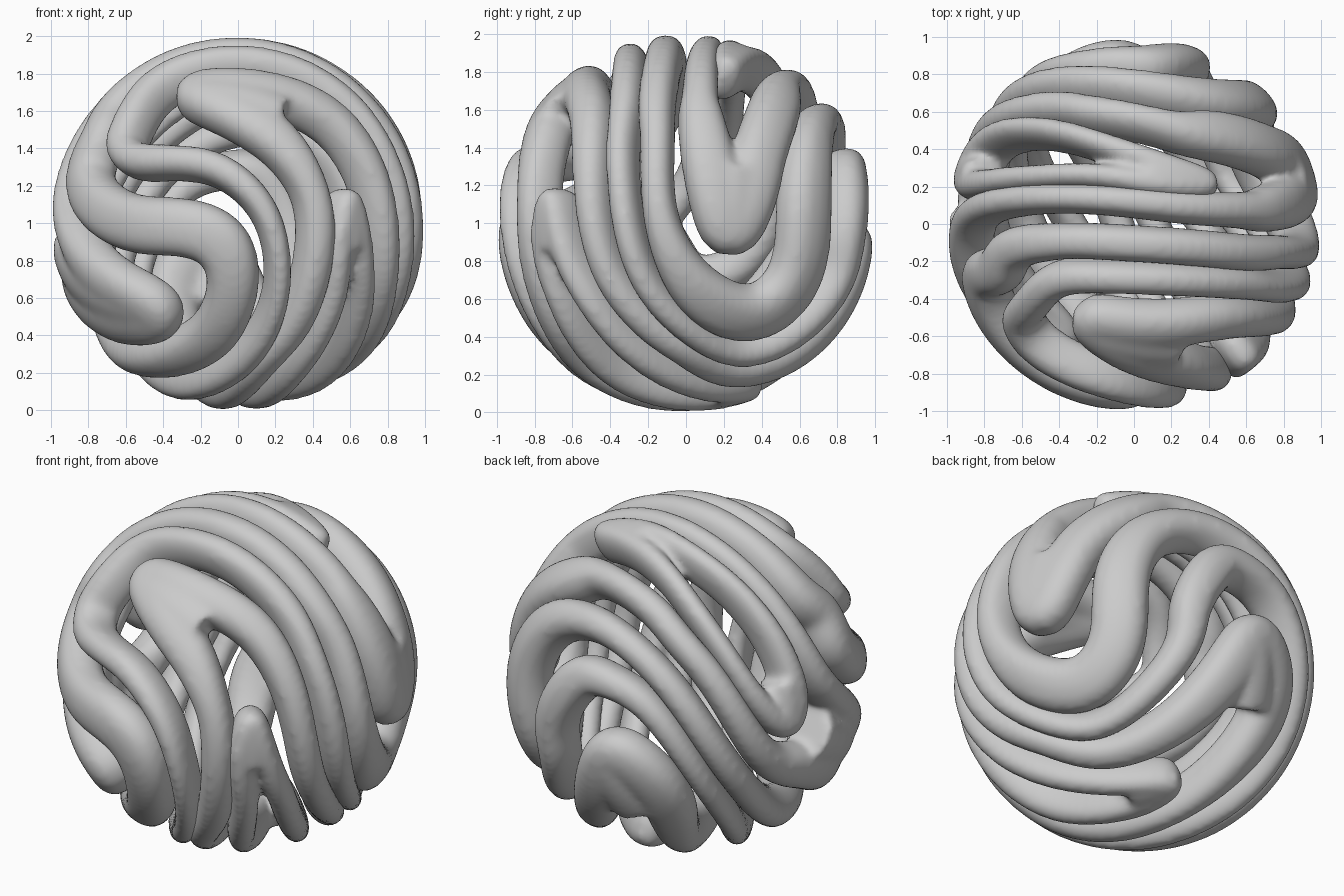
import bpy, bmesh, math
from mathutils import Vector

if "Cube" in bpy.data.objects:
    bpy.data.objects.remove(bpy.data.objects["Cube"])

# Six nested closed ribbons lie on a sphere. Each waypoint is given as seen from
# one side: (side, across, up, half width in hundredths).
SIDES = {"F": (0, 0), "R": (90, 0), "T": (0, 90), "U": (0, -90),
         "BL": (212, 25), "BR": (140, -25)}
MID, HALF_THICK = 0.876, 0.127
STEPS, SEGS = 8, 16


def on_sphere(side, u, v):
    """Direction from the sphere centre to a point seen from the given side."""
    az, el = (math.radians(a) for a in SIDES[side])
    h = Vector((math.sin(az), -math.cos(az), 0))
    right = Vector((math.cos(az), math.sin(az), 0))
    up = -math.sin(el) * h + Vector((0, 0, math.cos(el)))
    toward = math.cos(el) * h + Vector((0, 0, math.sin(el)))
    depth = math.sqrt(max(0.0, 0.91 - u * u - v * v))
    return (right * u + up * v + toward * depth).normalized()


def catmull(a, b, c, d, t):
    return 0.5 * (2 * b + (c - a) * t + (2 * a - 5 * b + 4 * c - d) * t * t
                  + (3 * b - a - 3 * c + d) * t ** 3)


def waypoints(pts):
    """Sphere directions with the half width as fourth component."""
    keys = [on_sphere(s, u, v).to_4d() for s, u, v, w in pts]
    for k, p in zip(keys, pts):
        k.w = p[3] / 100 + 0.009
    return keys


def sweep(bm, path, closed):
    """Rounded cross-section carried along a path on the sphere."""
    m = len(path)
    rings = []
    for i, p in enumerate(path):
        nxt = path[(i + 1) % m] if closed else path[min(i + 1, m - 1)]
        prv = path[i - 1] if closed else path[max(i - 1, 0)]
        nrm = p.to_3d().normalized()
        side = nrm.cross((nxt - prv).to_3d()).normalized()
        ring = []
        for k in range(SEGS):
            a = 2 * math.pi * k / SEGS
            c, s = math.cos(a), math.sin(a)
            c = math.copysign(abs(c) ** 0.85, c)
            s = math.copysign(abs(s) ** 0.85, s)
            co = nrm * (MID + HALF_THICK * s) + side * (p.w * c)
            ring.append(bm.verts.new(co + Vector((0, 0, 1))))
        rings.append(ring)
    for i in range(m if closed else m - 1):
        r0, r1 = rings[i], rings[(i + 1) % m]
        for k in range(SEGS):
            j = (k + 1) % SEGS
            bm.faces.new((r0[k], r0[j], r1[j], r1[k]))
    if not closed:
        bm.faces.new(rings[0])
        bm.faces.new(rings[-1])


def ribbon(name, pts, webs=()):
    """Closed band through the waypoints; webs fill the broad ends."""
    keys = waypoints(pts)
    n = len(keys)
    path = [catmull(keys[i - 1], keys[i], keys[(i + 1) % n], keys[(i + 2) % n], s / STEPS)
            for i in range(n) for s in range(STEPS)]
    m = len(path)
    for _ in range(14):
        path = [path[i] * 0.5 + (path[i - 1] + path[(i + 1) % m]) * 0.25 for i in range(m)]
    bm = bmesh.new()
    sweep(bm, path, True)
    for web in webs:
        a, b = waypoints(web)
        sweep(bm, [a.lerp(b, t / 8) for t in range(9)], False)
    bmesh.ops.recalc_face_normals(bm, faces=bm.faces)
    mesh = bpy.data.meshes.new(name)
    bm.to_mesh(mesh)
    bm.free()
    ob = bpy.data.objects.new(name, mesh)
    bpy.context.collection.objects.link(ob)
    # fuse the overlapping parts, then soften the joins
    rm = ob.modifiers.new("fuse", "REMESH")
    rm.mode = "VOXEL"
    rm.voxel_size = 0.02
    rm.use_smooth_shade = True
    sm = ob.modifiers.new("soften", "SMOOTH")
    sm.factor = 0.5
    sm.iterations = 14


# innermost loop, front right to underside
ribbon("front_inner_loop", [
    ("F", .6, .17, 6), ("F", .66, -.07, 7), ("F", .68, -.27, 7), ("R", -.53, -.41, 7),
    ("R", -.38, -.61, 7), ("R", -.19, -.77, 7), ("BR", -.13, -.69, 7), ("BR", .24, -.67, 7),
    ("BR", .05, -.79, 8), ("BR", -.15, -.83, 7), ("BR", -.45, -.8, 7), ("F", .44, -.62, 7),
    ("F", .54, -.35, 7), ("F", .55, -.08, 7)],
    [[("F", .6, .1, 7), ("F", .61, -.14, 9)], [("BR", .18, -.69, 8), ("BR", -.02, -.75, 9)]])

# loop around it, from the front body to the back bulb
ribbon("front_outer_loop", [
    ("F", -.28, .74, 12), ("F", .1, .75, 12), ("R", -.53, .62, 11), ("R", -.53, .32, 9),
    ("R", -.51, 0, 8), ("R", -.42, -.3, 8), ("R", -.2, -.57, 8), ("R", 0, -.7, 8),
    ("BR", -.18, -.55, 9), ("BR", .2, -.41, 11), ("BR", .53, -.1, 14), ("BR", .7, .18, 13),
    ("BR", .81, -.05, 14), ("BR", .76, -.32, 14), ("BR", .57, -.58, 11), ("BR", .3, -.79, 8),
    ("BR", .09, -.88, 8), ("F", .1, -.8, 8), ("F", .31, -.58, 9), ("F", .42, -.3, 9),
    ("F", .45, 0, 9), ("F", .4, .22, 9), ("F", .24, .46, 12), ("F", 0, .62, 13)],
    [[("F", -.18, .71, 12), ("F", .24, .6, 13)], [("BR", .67, .1, 13), ("BR", .66, -.27, 14)]])

# hooked loop
ribbon("hook_loop", [
    ("F", -.65, .44, 9), ("F", -.6, .57, 9), ("T", -.45, -.31, 9), ("T", -.18, -.3, 8),
    ("T", .2, -.31, 8), ("T", .58, -.33, 8), ("R", -.36, .45, 7),
    ("R", -.345, .1, 7), ("R", -.28, -.2, 7), ("R", -.16, -.42, 7), ("R", .05, -.61, 7),
    ("R", .3, -.72, 7), ("R", .6, -.6, 8), ("R", .85, -.3, 9), ("BR", .33, .33, 11),
    ("BR", .48, .58, 12), ("BL", -.42, -.06, 9), ("BL", -.16, -.2, 8), ("BL", .09, -.54, 7),
    ("BL", .28, -.83, 6), ("U", -.42, -.1, 7), ("F", -.2, -.89, 7), ("F", .05, -.75, 7),
    ("F", .2, -.5, 6), ("F", .23, -.2, 6), ("F", .14, .1, 7), ("F", -.1, .31, 8),
    ("F", -.36, .35, 8), ("F", -.57, .35, 9)])

# S-shaped loop, front left to the right side
ribbon("s_loop", [
    ("F", -.82, .13, 14), ("F", -.86, .3, 13), ("F", -.77, .49, 12), ("T", -.71, -.14, 11),
    ("T", -.45, -.1, 9), ("T", -.2, -.1, 9), ("T", .3, -.13, 9), ("T", .68, -.17, 9),
    ("R", -.16, .45, 8), ("R", -.16, .12, 8), ("R", -.08, -.17, 10), ("R", .1, -.42, 14),
    ("R", .38, -.53, 15), ("R", .63, -.32, 15), ("R", .67, .1, 15), ("R", .69, .42, 13),
    ("BL", -.6, .3, 10), ("BL", -.35, .2, 8), ("BL", -.02, -.1, 8), ("BL", .28, -.54, 8),
    ("BL", .5, -.8, 8), ("U", -.55, .2, 10), ("F", -.36, -.75, 12), ("F", -.13, -.63, 13),
    ("F", -.02, -.35, 13), ("F", -.09, -.11, 15), ("F", -.31, -.02, 15), ("F", -.6, -.01, 15)])

# loop with a bulb on the right side and one at front left
ribbon("back_outer_loop", [
    ("F", -.93, -.03, 9), ("T", -.92, .05, 8), ("T", -.6, .14, 7), ("T", -.2, .14, 7),
    ("T", .3, .09, 8), ("T", .65, .08, 9), ("R", .08, .63, 11), ("R", .13, .33, 14),
    ("R", .24, -.09, 14), ("R", .38, .2, 14), ("R", .42, .42, 14), ("R", .52, .7, 13),
    ("T", .2, .54, 8), ("T", -.2, .62, 8), ("BL", .0, .18, 8), ("BL", .22, -.06, 8),
    ("BL", .5, -.52, 9), ("BL", .72, -.53, 13), ("F", -.67, -.55, 14), ("F", -.45, -.53, 14),
    ("F", -.55, -.43, 13), ("F", -.77, -.3, 13)],
    [[("R", .25, -.02, 13), ("R", .26, .3, 14)], [("F", -.5, -.48, 14), ("BL", .77, -.36, 14)]])

# innermost loop, top to back left
ribbon("back_inner_loop", [
    ("T", .45, .21, 7), ("T", .15, .32, 7), ("T", -.18, .44, 6), ("BL", .09, .34, 6),
    ("BL", .36, -.04, 6), ("BL", .5, -.22, 7), ("BL", .61, -.3, 8), ("BL", .66, -.15, 8),
    ("BL", .58, .12, 7), ("BL", .33, .45, 6), ("T", -.2, .27, 6), ("T", .12, .22, 7)],
    [[("T", .34, .24, 7), ("T", .08, .28, 7)], [("BL", .62, -.24, 8), ("BL", .59, -.04, 8)]])
